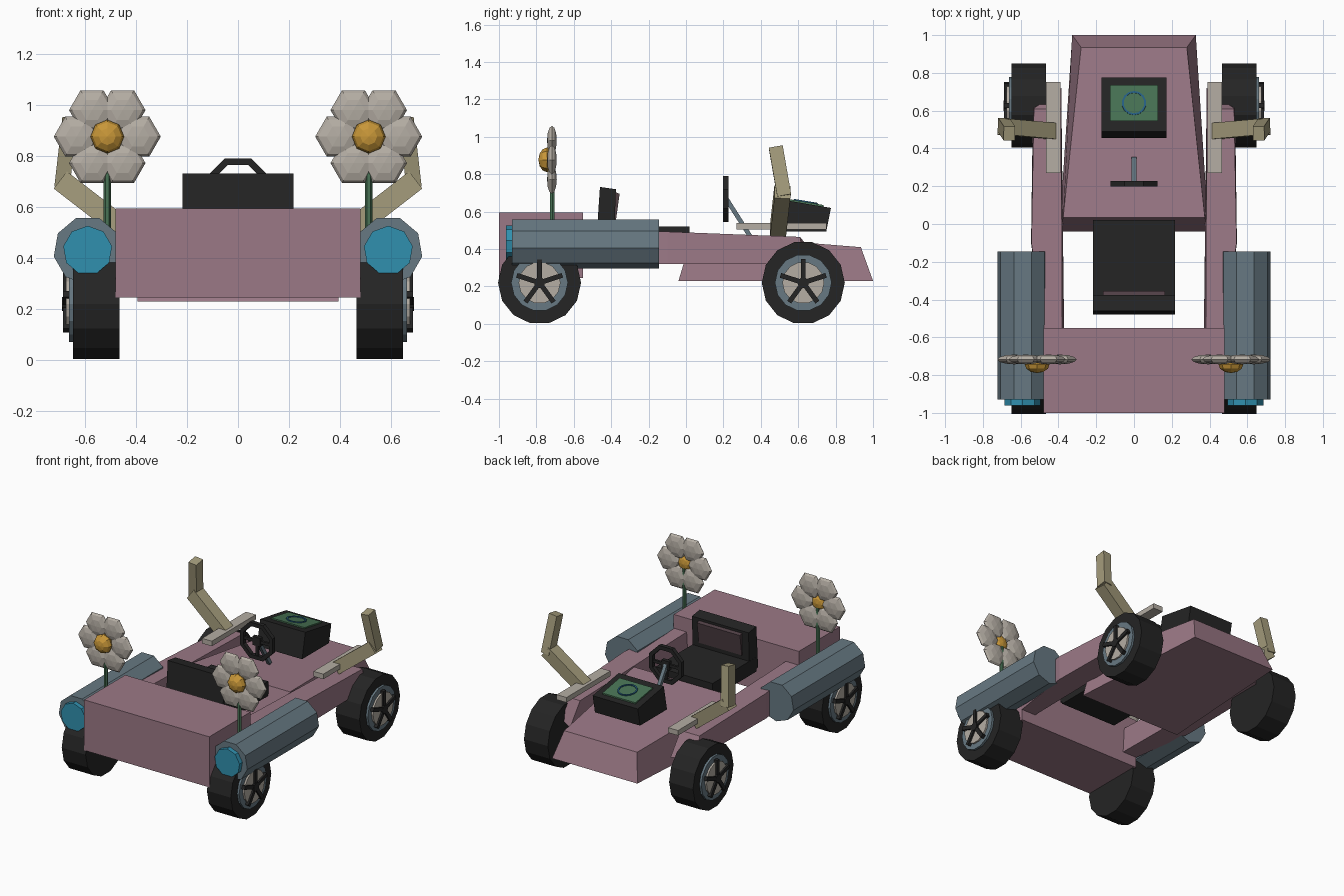
import bpy, bmesh, math
from mathutils import Matrix, Vector

if "Cube" in bpy.data.objects:
    bpy.data.objects.remove(bpy.data.objects["Cube"])

COLS = {
    "dusty_pink": (.33, .19, .24), "black": (.018, .018, .018), "blue_grey": (.135, .19, .225),
    "off_white": (.46, .42, .37), "khaki": (.37, .33, .20), "orange": (.58, .31, .04),
    "green": (.065, .17, .09), "lamp_blue": (.03, .28, .43), "dark_mauve": (.08, .05, .06),
    "screen_blue": (.02, .12, .24)}
MATS = {}
for n, c in COLS.items():
    MATS[n] = bpy.data.materials.new(n)
    MATS[n].diffuse_color = (*c, 1)


def finish(bm, name, col, mirror=False):
    bmesh.ops.recalc_face_normals(bm, faces=bm.faces)
    me = bpy.data.meshes.new(name)
    bm.to_mesh(me)
    bm.free()
    me.materials.append(MATS[col])
    ob = bpy.data.objects.new(name, me)
    bpy.context.collection.objects.link(ob)
    if mirror:
        ob.modifiers.new("mirror", "MIRROR")
    return ob


def add_box(bm, lo, hi):
    lo, hi = Vector(lo), Vector(hi)
    m = Matrix.Translation((lo + hi) / 2) @ Matrix.Diagonal((*(hi - lo), 1))
    bmesh.ops.create_cube(bm, size=1, matrix=m)


def box(name, col, lo, hi, mirror=False):
    bm = bmesh.new()
    add_box(bm, lo, hi)
    return finish(bm, name, col, mirror)


def loft(name, col, a, b, mirror=False):
    """Solid between two matching outlines."""
    bm = bmesh.new()
    va, vb = [bm.verts.new(p) for p in a], [bm.verts.new(p) for p in b]
    bm.faces.new(va)
    bm.faces.new(vb)
    for i in range(len(a)):
        j = (i + 1) % len(a)
        bm.faces.new((va[i], va[j], vb[j], vb[i]))
    return finish(bm, name, col, mirror)


def prism(name, col, yz, x0, x1, mirror=False):
    return loft(name, col, [(x0, *p) for p in yz], [(x1, *p) for p in yz], mirror)


def ring(n, r, start):
    return [(r * math.cos(start + i * math.tau / n), r * math.sin(start + i * math.tau / n)) for i in range(n)]


def beam(name, col, p, q, w, d, mirror=False):
    """Rectangular bar from p to q."""
    p, q = Vector(p), Vector(q)
    z = (q - p).normalized()
    x = Vector((0, 1, 0)).cross(z).normalized()
    y = z.cross(x)
    sec = [(-1, -1), (1, -1), (1, 1), (-1, 1)]
    return loft(name, col, *[[c + x * (w / 2 * u) + y * (d / 2 * v) for u, v in sec] for c in (p, q)], mirror)


def torus(name, col, n, major, minor, sides, m):
    bm = bmesh.new()
    rows = []
    for i in range(n):
        a = (i + .5) * math.tau / n
        rows.append([bm.verts.new(m @ Vector(((major + u) * math.cos(a), (major + u) * math.sin(a), v)))
                     for u, v in ring(sides, minor, math.pi / 4)])
    for i in range(n):
        for j in range(sides):
            k, l = (i + 1) % n, (j + 1) % sides
            bm.faces.new((rows[i][j], rows[k][j], rows[k][l], rows[i][l]))
    return finish(bm, name, col)


# Body: front box, tapered rear deck, side rails
box("front_body", "dusty_pink", (-.48, -1, .245), (.48, -.55, .595))
bottom = [(-.395, -.04, .23), (.395, -.04, .23), (.327, 1, .23), (-.327, 1, .23)]
top = [(-.375, .035, .483), (.375, .035, .483), (.28, .935, .41), (-.28, .935, .41)]
loft("rear_deck", "dusty_pink", bottom, top)
loft("side_rail", "dusty_pink",
     [(.38, -.56, .50), (.48, -.56, .50), (.543, -.1, .493), (.53, .61, .465), (.385, .61, .465)],
     [(.37, -.56, .32), (.48, -.56, .32), (.545, -.1, .32), (.535, .63, .32), (.385, .72, .32)], True)

# Seat
box("seat_cushion", "black", (-.218, -.46, .42), (.218, .02, .52))
prism("seat_back", "black", [(-.48, .44), (-.385, .44), (-.375, .72), (-.46, .732)], -.217, .217)
prism("seat_back_pad", "dark_mauve", [(-.39, .55), (-.375, .55), (-.355, .695), (-.38, .705)], -.165, .165)

# Steering wheel and column
wm = Matrix.Translation((0, .213, .668)) @ Matrix.Rotation(math.pi / 2, 4, 'X')
torus("steering_wheel", "black", 8, .12, .02, 4, wm)
bm = bmesh.new()
add_box(bm, (-.11, .205, .658), (.11, .221, .678))
add_box(bm, (-.01, .205, .56), (.01, .221, .668))
add_box(bm, (-.03, .2, .638), (.03, .227, .698))
finish(bm, "steering_spokes", "black")
beam("steering_column", "blue_grey", (0, .215, .67), (0, .345, .465), .024, .024)

# Control box with screen
prism("control_box", "black", [(.455, .495), (.75, .495), (.775, .62), (.49, .668)], -.173, .173)
sl = -.048 / .285
def lid(y, h):
    return .668 + sl * (y - .49) + h
prism("screen", "green", [(.545, lid(.545, -.005)), (.735, lid(.735, -.005)),
                          (.735, lid(.735, .009)), (.545, lid(.545, .009))], -.127, .127)
torus("screen_ring", "screen_blue", 14, .06, .007, 4,
      Matrix.Translation((0, .64, lid(.64, .01))) @ Matrix.Rotation(math.atan(sl), 4, 'X'))

# Side pods and headlights
def pod(name, col, r, n, start, y0, y1):
    o = ring(n, r, start)
    loft(name, col, [(.59 + u, y0, .43 + v) for u, v in o], [(.59 + u, y1, .43 + v) for u, v in o], True)
pod("side_pod", "blue_grey", .135, 9, -math.pi / 2, -.93, -.145)
pod("headlight", "lamp_blue", .097, 9, math.pi / 2, -.962, -.92)

# Wheels
def disc(name, col, y, r, n, x0, x1):
    prism(name, col, [(y + u, .22 + v) for u, v in ring(n, r, math.pi / n - math.pi / 2)], x0, x1, True)

for pos, y in (("front", -.783), ("rear", .627)):
    disc(pos + "_tyre", "black", y, .222, 14, .465, .648)
    disc(pos + "_rim", "blue_grey", y, .152, 14, .60, .663)
    disc(pos + "_hub", "off_white", y, .112, 14, .60, .675)
    disc(pos + "_hub_cap", "black", y, .03, 8, .60, .69)
    bm = bmesh.new()
    for i in range(5):
        b = bmesh.new()
        add_box(b, (.655, -.013, 0), (.687, .013, .128))
        b.transform(Matrix.Translation((0, y, .22)) @ Matrix.Rotation(i * math.tau / 5, 4, 'X'))
        tmp = bpy.data.meshes.new("spoke")
        b.to_mesh(tmp)
        b.free()
        bm.from_mesh(tmp)
        bpy.data.meshes.remove(tmp)
    finish(bm, pos + "_spokes", "black", True)

# Side shelves and folding arms
box("side_shelf", "off_white", (.39, .27, .505), (.465, .752, .54), True)
beam("upper_arm", "khaki", (.43, .492, .50), (.695, .515, .705), .085, .085, True)
beam("forearm", "khaki", (.69, .525, .685), (.66, .48, .945), .06, .075, True)

# Flowers: stem, six petals, centre
FX, FZ = .513, .877
sec = ring(6, .014, 0)
loft("flower_stem", "green", [(FX + u, -.715 + v, .5) for u, v in sec],
     [(FX + u, -.715 + v, FZ) for u, v in sec], True)

def blob(bm, seg, rings, r, depth, c):
    m = (Matrix.Translation(c) @ Matrix.Diagonal((r, depth, r, 1)) @ Matrix.Rotation(math.pi / 2, 4, 'X')
         @ Matrix.Rotation(math.pi / 2, 4, 'Z'))
    bmesh.ops.create_uvsphere(bm, u_segments=seg, v_segments=rings, radius=1, matrix=m)

bm = bmesh.new()
for u, v in ring(6, .12, 0):
    blob(bm, 6, 6, .09, .026, (FX + u, -.717, FZ + v))
finish(bm, "flower_petals", "off_white", True)
bm = bmesh.new()
blob(bm, 8, 6, .066, .046, (FX, -.743, FZ))
finish(bm, "flower_centre", "orange", True)

for m in bpy.data.materials:
    if m.users and not m.is_grease_pencil:
        m.use_nodes = True
        m.node_tree.nodes["Principled BSDF"].inputs["Base Color"].default_value = m.diffuse_color
